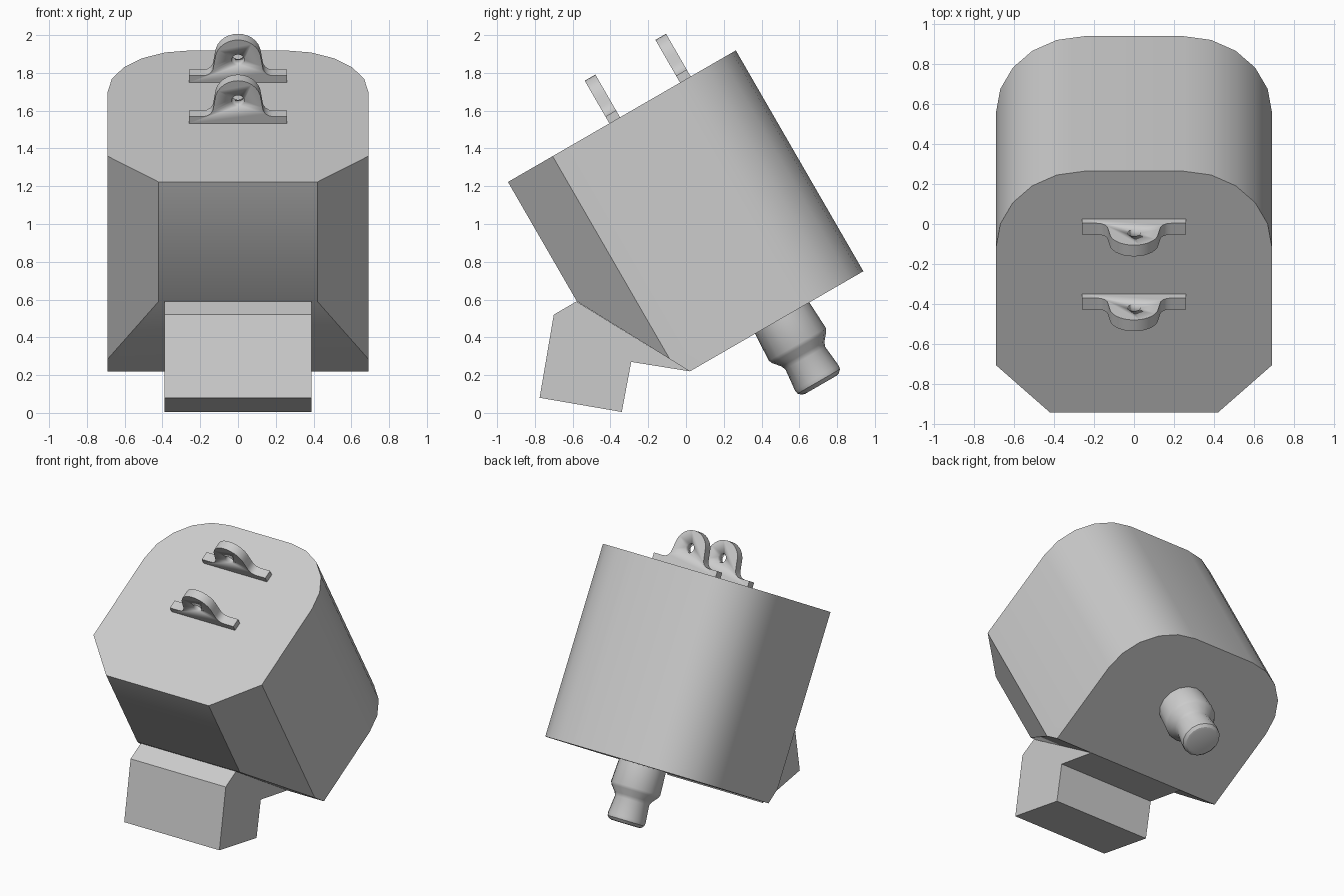
import bpy, bmesh
from math import radians, sin, cos, pi
from mathutils import Matrix, Vector

cube = bpy.data.objects.get("Cube")
if cube:
    bpy.data.objects.remove(cube)

TILT = Matrix.Rotation(radians(30), 4, 'X')   # the whole body leans back

grey = bpy.data.materials.new("plain_grey")
grey.use_nodes = True
grey.diffuse_color = (0.6, 0.6, 0.6, 1)
grey.node_tree.nodes["Principled BSDF"].inputs["Base Color"].default_value = (0.6, 0.6, 0.6, 1)


def finish(name, bm, tilt=True):
    """Turn a bmesh into a shaded, coloured object."""
    if tilt:
        bm.transform(TILT)
    bmesh.ops.recalc_face_normals(bm, faces=bm.faces)
    mesh = bpy.data.meshes.new(name)
    bm.to_mesh(mesh)
    bm.free()
    mesh.materials.append(grey)
    obj = bpy.data.objects.new(name, mesh)
    bpy.context.collection.objects.link(obj)
    bpy.ops.object.select_all(action='DESELECT')
    obj.select_set(True)
    bpy.context.view_layer.objects.active = obj
    bpy.ops.object.shade_smooth_by_angle(angle=radians(30))
    return obj


def prism(points, place, start, end):
    """Extrude a 2D outline from start to end; place(a, b, depth) gives 3D."""
    bm = bmesh.new()
    face = bm.faces.new([bm.verts.new(place(a, b, start)) for a, b in points])
    move = Vector(place(0, 0, end)) - Vector(place(0, 0, start))
    new = bmesh.ops.extrude_face_region(bm, geom=[face])["geom"]
    verts = [g for g in new if isinstance(g, bmesh.types.BMVert)]
    bmesh.ops.translate(bm, verts=verts, vec=move)
    return bm


def arc(cx, cy, r, a0, a1, steps):
    return [(cx + r * cos(radians(a0 + (a1 - a0) * i / steps)),
             cy + r * sin(radians(a0 + (a1 - a0) * i / steps))) for i in range(steps + 1)]


def mirrored(right):
    """Complete a right-hand outline with its mirror image."""
    return right + [(-x, y) for x, y in reversed(right) if x > 0.0001]


# Body: chamfered front corners, rounded back corners, sloped lower front
FRONT, BASE, TOP = -0.205, 0.18, 1.53
right = [(0.42, FRONT), (0.69, 0.068)] + arc(0.25, 0.748, 0.44, 0, 90, 5)
bm = prism(mirrored(right), lambda a, b, d: (a, b, d), BASE, TOP)
cut = bmesh.ops.bisect_plane(bm, geom=bm.verts[:] + bm.edges[:] + bm.faces[:], dist=0.00001,
                             plane_co=(0, FRONT, 0.80), plane_no=(0, -0.62, -0.332),
                             clear_outer=True)
edges = [g for g in cut["geom_cut"] if isinstance(g, bmesh.types.BMEdge)]
bmesh.ops.contextual_create(bm, geom=edges)
finish("body", bm)

# Lower front block, hugging the slope
block = [(-0.58, 0.59), (-0.70, 0.52), (-0.775, 0.08), (-0.34, 0.005), (-0.29, 0.27), (0.02, 0.22)]
finish("front_block", prism(block, lambda a, b, d: (d, a, b), -0.39, 0.39), tilt=False)

# Two mounting lugs with a pin hole
lug = [(0.26, 0), (0.26, 0.042)] + arc(0.185, 0.097, 0.055, 270, 180, 4)
lug += arc(0, 0.139, 0.122, 4, 90, 7)
for name, v in (("front_lug", 0.415), ("rear_lug", 0.847)):
    def place(a, b, d):
        return (a, d, TOP + b)
    obj = finish(name, prism(mirrored(lug), place, v, v + 0.065))
    hole = finish("hole_cutter", prism(arc(0, 0.139, 0.033, 0, 337.5, 15), place, v - 0.1, v + 0.2))
    hole.hide_render = True
    mod = obj.modifiers.new("hole", 'BOOLEAN')
    mod.operation, mod.solver, mod.object = 'DIFFERENCE', 'EXACT', hole
    bpy.context.view_layer.objects.active = obj
    bpy.ops.object.modifier_apply(modifier=mod.name)
    bpy.data.objects.remove(hole)

# Stepped plug under the body, turned from a profile
profile = [(0, 0.2), (0.165, 0.2), (0.174, 0.02), (0.165, 0.0), (0.131, -0.04), (0.121, -0.065),
           (0.133, -0.185), (0.13, -0.207), (0.112, -0.224), (0.095, -0.228), (0, -0.228)]
bm = bmesh.new()
verts = [bm.verts.new((r, 0, z)) for r, z in profile]
line = [bm.edges.new(pair) for pair in zip(verts, verts[1:])]
bmesh.ops.spin(bm, geom=verts + line, cent=(0, 0, 0), axis=(0, 0, 1), angle=2 * pi, steps=16)
bmesh.ops.remove_doubles(bm, verts=bm.verts, dist=0.0005)
bmesh.ops.translate(bm, verts=bm.verts, vec=(0, 0.692, 0))
finish("plug", bm)
